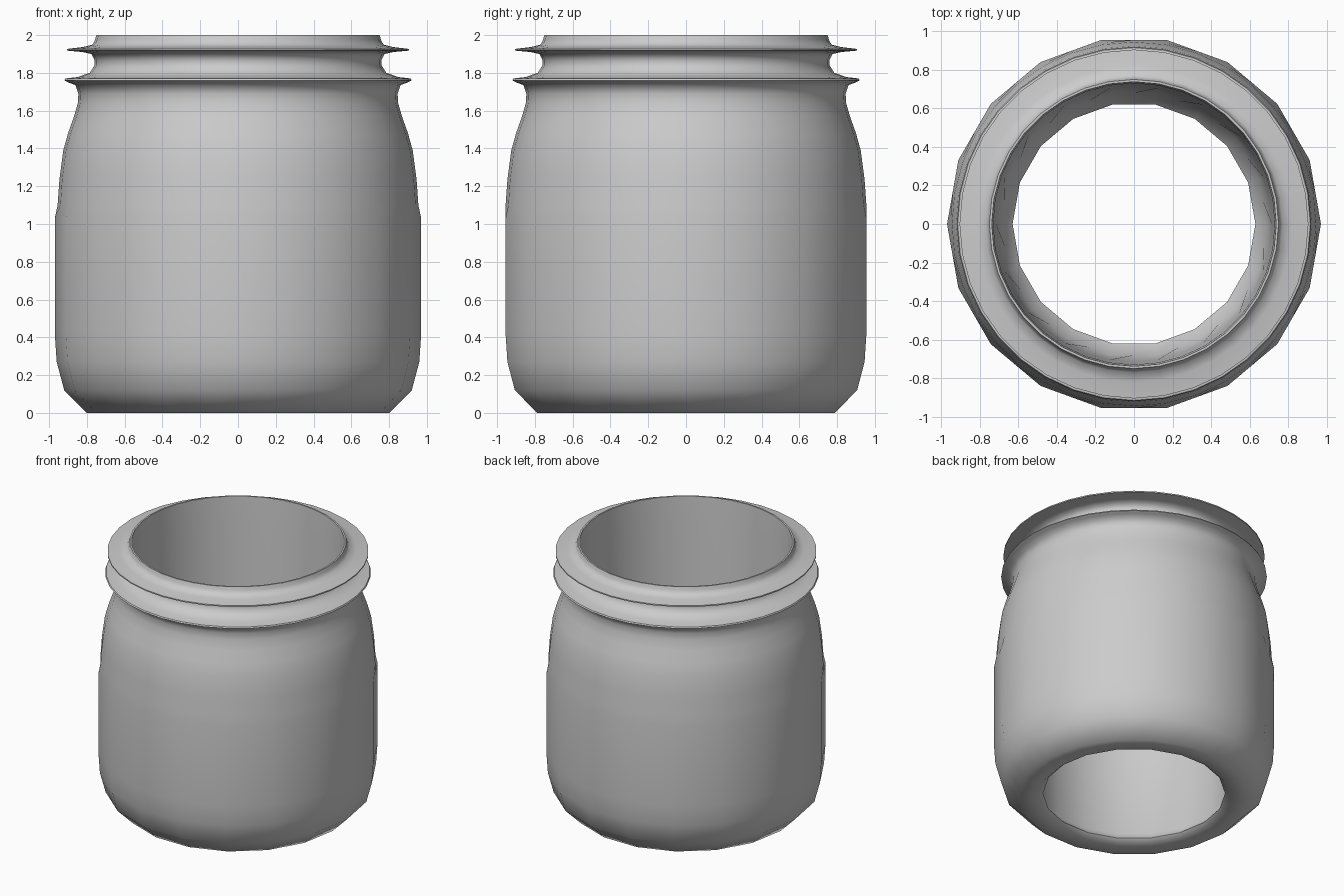
import bpy, bmesh, math

if "Cube" in bpy.data.objects:
    bpy.data.objects.remove(bpy.data.objects["Cube"])

SIDES = 36

# Profile as (radius, height, coarse); coarse rings are 18-sided
PROFILE = [
    # underside and lower body
    (0.63, 0.03, True), (0.66, 0.005, True), (0.80, 0.0, True),
    (0.92, 0.12, True), (0.96, 0.27, True), (0.97, 0.42, True),
    (0.97, 1.03, True),
    # shoulder
    (0.955, 1.10, False), (0.945, 1.24, False), (0.925, 1.39, False),
    (0.90, 1.48, False), (0.868, 1.57, False), (0.848, 1.64, False),
    (0.845, 1.69, False), (0.86, 1.735, False),
    # lower collar
    (0.90, 1.75, False), (0.92, 1.76, False), (0.915, 1.77, False),
    (0.85, 1.778, False), (0.785, 1.80, False),
    # neck groove
    (0.76, 1.84, False), (0.76, 1.87, False), (0.775, 1.90, False),
    # upper collar
    (0.82, 1.91, False), (0.905, 1.918, False), (0.905, 1.927, False),
    (0.82, 1.937, False), (0.77, 1.95, False),
    # rim
    (0.757, 1.975, False), (0.75, 2.0, False), (0.738, 2.0, False),
    # inner wall and floor lip
    (0.73, 1.80, False), (0.715, 1.10, False), (0.69, 0.10, True),
]

bm = bmesh.new()
rings = []
for r, z, coarse in PROFILE:
    ring = []
    for i in range(SIDES):
        a = 2 * math.pi * i / SIDES
        # odd points of a coarse ring sit on the chord of the 18-gon
        k = r * math.cos(math.pi / 18) if coarse and i % 2 else r
        ring.append(bm.verts.new((k * math.cos(a), k * math.sin(a), z)))
    rings.append(ring)

# Skin between neighbouring rings, closing the last back to the first
for n, low in enumerate(rings):
    high = rings[(n + 1) % len(rings)]
    for i in range(SIDES):
        j = (i + 1) % SIDES
        bm.faces.new((low[i], low[j], high[j], high[i]))
bmesh.ops.recalc_face_normals(bm, faces=bm.faces)

mesh = bpy.data.meshes.new("jar_body")
bm.to_mesh(mesh)
bm.free()
jar = bpy.data.objects.new("jar_body", mesh)
bpy.context.collection.objects.link(jar)
bpy.context.view_layer.objects.active = jar
jar.select_set(True)
bpy.ops.object.shade_smooth_by_angle(angle=math.radians(55))
